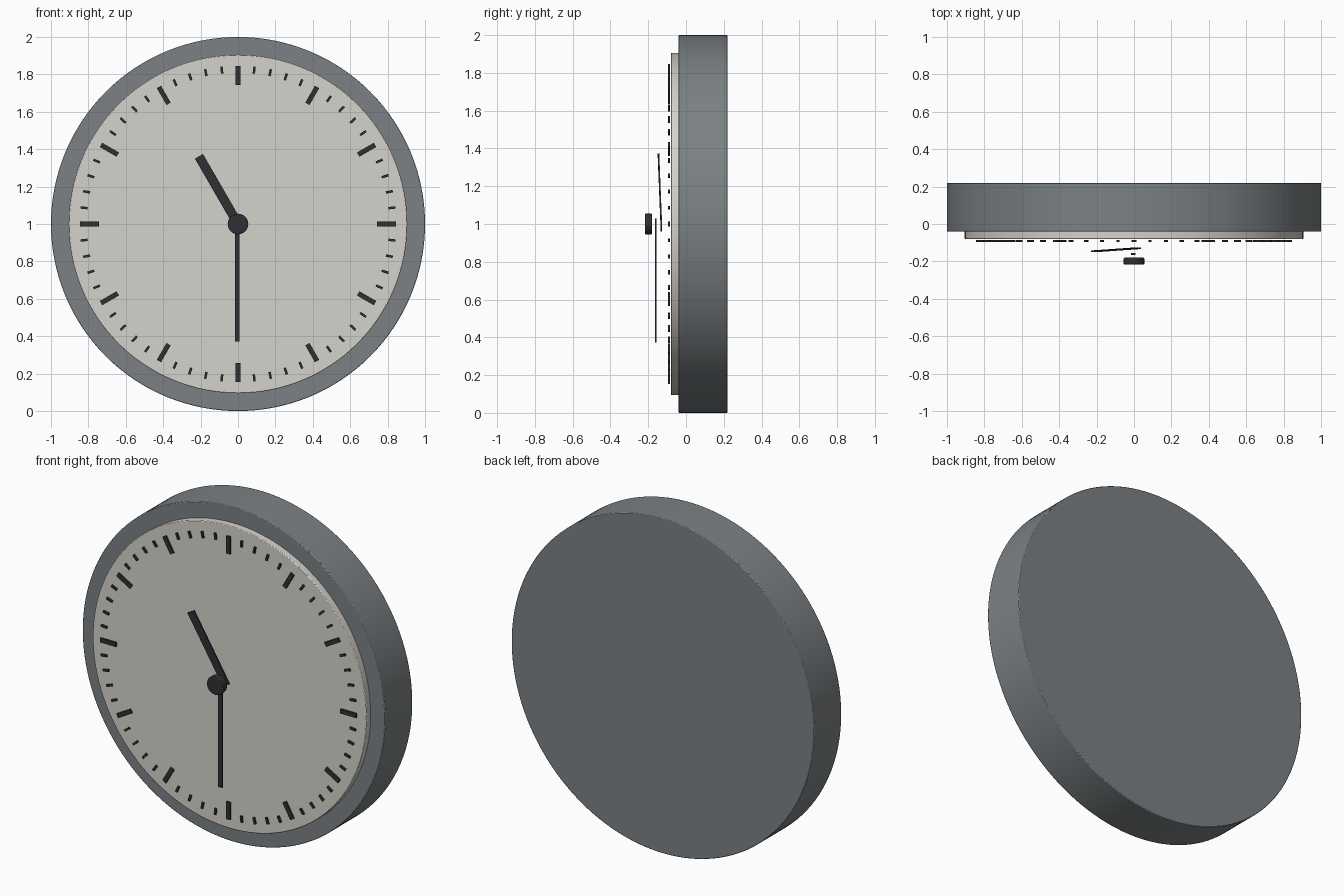
import bpy, bmesh
from math import radians, pi, sin, cos
from mathutils import Matrix, Vector

if "Cube" in bpy.data.objects:
    bpy.data.objects.remove(bpy.data.objects["Cube"])

CENTRE = Vector((0, 0, 1))


def material(name, rgb):
    m = bpy.data.materials.new(name)
    m.diffuse_color = (*rgb, 1)
    m.use_nodes = True
    m.node_tree.nodes["Principled BSDF"].inputs["Base Color"].default_value = m.diffuse_color
    return m


GREY = material("case_grey", (0.20, 0.22, 0.23))
CREAM = material("dial_cream", (0.66, 0.65, 0.60))
DARK = material("mark_dark", (0.027, 0.031, 0.034))


def disc(name, radius, y_front, y_back, mat, sides=96, bevel=0.004):
    """Smooth-sided disc facing -y, centred on the clock axis."""
    bpy.ops.mesh.primitive_cylinder_add(
        vertices=sides, radius=radius, depth=y_back - y_front,
        location=(0, (y_front + y_back) / 2, 1), rotation=(pi / 2, 0, 0))
    ob = bpy.context.object
    ob.name = name
    ob.data.materials.append(mat)
    mod = ob.modifiers.new("edge", 'BEVEL')
    mod.width, mod.segments = bevel, 2
    mod.limit_method, mod.angle_limit = 'ANGLE', radians(40)
    bpy.ops.object.shade_smooth_by_angle(angle=radians(35))
    return ob


def add_bar(bm, angle, r0, r1, width, y, thick, lean=0.0):
    """Radial bar; angle is clockwise from 12 o'clock, lean tips it forward."""
    mat = (Matrix.Translation(CENTRE + Vector((0, y, 0)))
           @ Matrix.Rotation(angle, 4, 'Y')
           @ Matrix.Rotation(lean, 4, 'X')
           @ Matrix.Translation((0, 0, (r0 + r1) / 2))
           @ Matrix.Diagonal((width, thick, r1 - r0, 1)))
    bmesh.ops.create_cube(bm, size=1, matrix=mat)


def bars(name, specs):
    bm = bmesh.new()
    for s in specs:
        add_bar(bm, *s)
    me = bpy.data.meshes.new(name)
    bm.to_mesh(me)
    bm.free()
    me.materials.append(DARK)
    ob = bpy.data.objects.new(name, me)
    bpy.context.collection.objects.link(ob)
    return ob


# Case and raised dial
disc("case", 1.0, -0.04, 0.22, GREY, sides=128)
disc("dial", 0.905, -0.08, -0.03, CREAM, sides=128)

# Hour and minute marks
bars("hour_marks", [(radians(30 * i), 0.742, 0.846, 0.026, -0.090, 0.010)
                    for i in range(12)])
bars("minute_marks", [(radians(6 * i), 0.808, 0.846, 0.013, -0.090, 0.010)
                      for i in range(60) if i % 5])

# Hands and centre cap
bars("hour_hand", [(radians(-30), -0.03, 0.418, 0.05, -0.131, 0.008, radians(2))])
minute_hand = bars("minute_hand", [(pi, -0.03, 0.628, 0.026, -0.160, 0.009)])
minute_hand.location.x = -0.004
disc("centre_cap", 0.055, -0.217, -0.18, DARK, sides=48)
